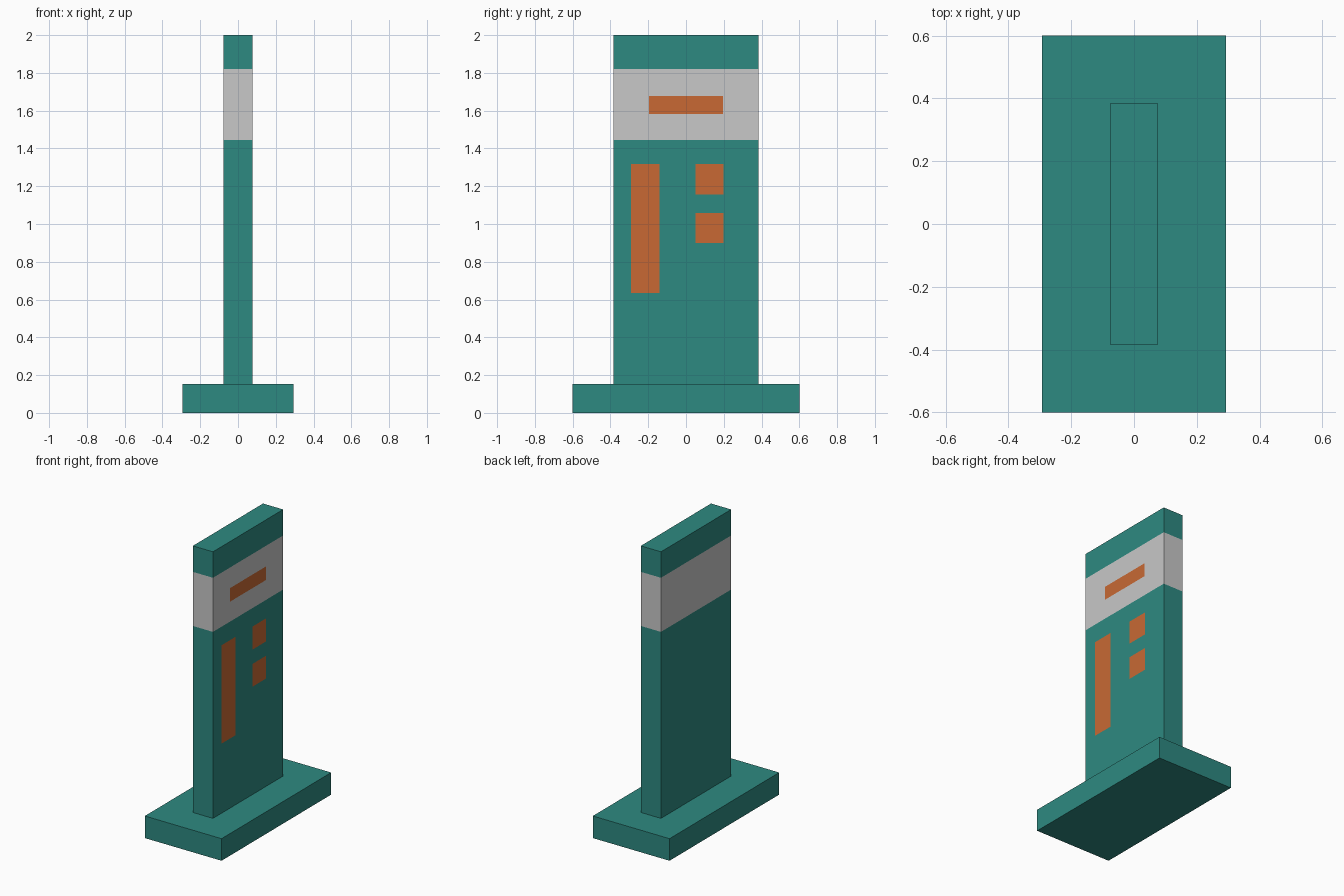
import bpy
import bmesh
from mathutils import Matrix, Vector

if "Cube" in bpy.data.objects:
    bpy.data.objects.remove(bpy.data.objects["Cube"], do_unlink=True)


def make_material(name, rgb):
    mat = bpy.data.materials.new(name)
    mat.use_nodes = True
    color = (*rgb, 1.0)
    mat.diffuse_color = color
    mat.node_tree.nodes["Principled BSDF"].inputs["Base Color"].default_value = color
    return mat


teal = make_material("teal", (0.027, 0.252, 0.22))
light_grey = make_material("light grey", (0.58, 0.58, 0.58))
orange = make_material("orange", (0.578, 0.141, 0.034))


def box_mesh(half_x, half_y, z0, z1):
    bm = bmesh.new()
    size = Matrix.Diagonal((2 * half_x, 2 * half_y, z1 - z0, 1))
    bmesh.ops.create_cube(bm, size=1, matrix=Matrix.Translation((0, 0, (z0 + z1) / 2)) @ size)
    return bm


def cut(bm, axis, value):
    normal = Vector((0, 0, 0))
    normal[axis] = 1
    bmesh.ops.bisect_plane(bm, geom=bm.verts[:] + bm.edges[:] + bm.faces[:],
                           plane_co=normal * value, plane_no=normal)


def finish(bm, name, materials):
    mesh = bpy.data.meshes.new(name)
    bm.to_mesh(mesh)
    bm.free()
    for mat in materials:
        mesh.materials.append(mat)
    obj = bpy.data.objects.new(name, mesh)
    bpy.context.collection.objects.link(obj)
    return obj


BASE_TOP = 0.153
BAND = (1.445, 1.82)
# Flush panels on the +x face: y0, y1, z0, z1
PANELS = [
    (-0.195, 0.195, 1.583, 1.677),  # dash in the band
    (-0.29, -0.14, 0.635, 1.317),   # tall bar
    (0.05, 0.198, 1.157, 1.317),    # upper square
    (0.05, 0.198, 0.9, 1.058),      # lower square
]

# Base plinth
finish(box_mesh(0.294, 0.6, 0, BASE_TOP), "base", [teal])

# Upright slab, cut along the band and panel borders
bm = box_mesh(0.077, 0.384, BASE_TOP, 2)
for z in sorted({*BAND, *(z for p in PANELS for z in p[2:])}):
    cut(bm, 2, z)
for y in sorted({y for p in PANELS for y in p[:2]}):
    cut(bm, 1, y)

# Colour by height, then the panels on the +x side
bm.normal_update()
for face in bm.faces:
    c = face.calc_center_median()
    if BAND[0] < c.z < BAND[1]:
        face.material_index = 1
    if face.normal.x > 0.9 and any(y0 < c.y < y1 and z0 < c.z < z1
                                   for y0, y1, z0, z1 in PANELS):
        face.material_index = 2
finish(bm, "upright_slab", [teal, light_grey, orange])
